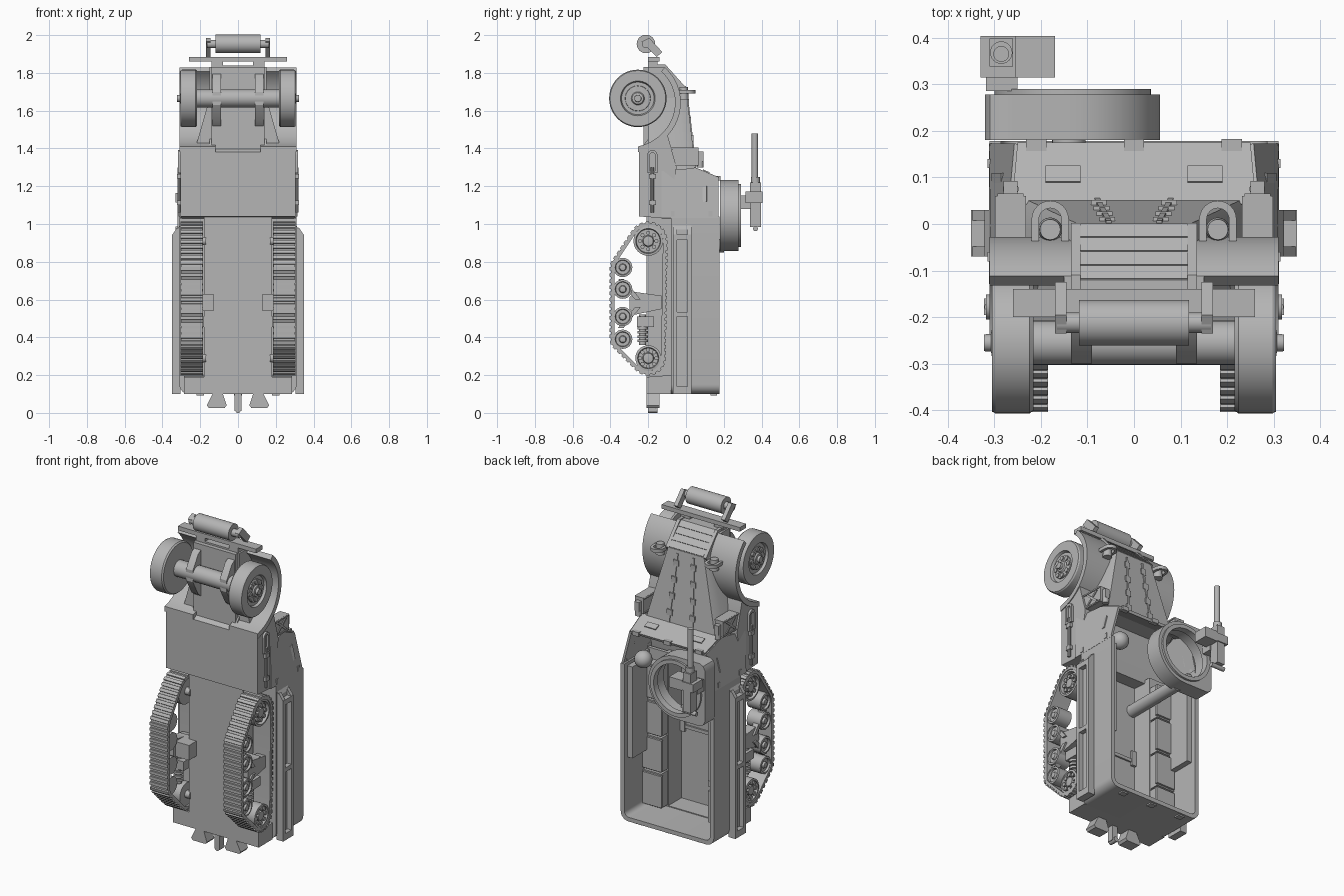
import bpy, bmesh
from math import sin, cos, pi, radians
from mathutils import Vector, Matrix, geometry

cube = bpy.data.objects.get("Cube")
if cube:
    bpy.data.objects.remove(cube, do_unlink=True)

GREY = (0.46, 0.46, 0.46, 1)
mat = bpy.data.materials.new("plain grey")
mat.use_nodes = True
mat.diffuse_color = GREY
mat.node_tree.nodes["Principled BSDF"].inputs["Base Color"].default_value = GREY


def finish(name, bm, mir=False, thick=0):
    bmesh.ops.recalc_face_normals(bm, faces=bm.faces)
    for f in bm.faces:
        f.smooth = thick == 0
    for e in bm.edges:
        e.smooth = e.calc_face_angle(0) < 0.5
    me = bpy.data.meshes.new(name)
    bm.to_mesh(me)
    bm.free()
    me.materials.append(mat)
    ob = bpy.data.objects.new(name, me)
    bpy.context.collection.objects.link(ob)
    if thick:
        m = ob.modifiers.new("Thickness", 'SOLIDIFY')
        m.thickness, m.offset = thick, 0
    if mir:
        ob.modifiers.new("Mirror", 'MIRROR')
    return ob


def place(axis, p, d):
    return {'X': (d, p[0], p[1]), 'Y': (p[0], d, p[1]), 'Z': (p[0], p[1], d)}[axis]


def bridge(bm, rings, closed=False):
    n = len(rings[0])
    pairs = list(zip(rings, rings[1:])) + ([(rings[-1], rings[0])] if closed else [])
    for a, b in pairs:
        for i in range(n):
            j = (i + 1) % n
            bm.faces.new((a[i], a[j], b[j], b[i]))


def loft(name, sections, mir=False):
    bm = bmesh.new()
    rings = [[bm.verts.new(p) for p in s] for s in sections]
    bridge(bm, rings)
    bm.faces.new(rings[0])
    bm.faces.new(rings[-1])
    return finish(name, bm, mir)


def prism(name, axis, pts, a, b, mir=False):
    return loft(name, [[place(axis, p, d) for p in pts] for d in (a, b)], mir)


def shell(name, axis, outer, inner, a, b, mir=False):
    bm = bmesh.new()
    rings = [[bm.verts.new(place(axis, p, d)) for p in pts]
             for pts, d in ((outer, a), (outer, b), (inner, b), (inner, a))]
    bridge(bm, rings, True)
    return finish(name, bm, mir)


def box(name, x, y, z, mir=False):
    return prism(name, 'Z', [(x[0], y[0]), (x[1], y[0]), (x[1], y[1]), (x[0], y[1])], z[0], z[1], mir)


def plate(name, pts, thick, mir=False):
    bm = bmesh.new()
    bm.faces.new([bm.verts.new(p) for p in pts])
    return finish(name, bm, mir, thick)


def cyl(name, p, q, r, mir=False, seg=24, r2=None):
    p, q = Vector(p), Vector(q)
    bm = bmesh.new()
    m = Matrix.Translation((p + q) / 2) @ (q - p).to_track_quat('Z', 'Y').to_matrix().to_4x4()
    bmesh.ops.create_cone(bm, cap_ends=True, segments=seg, radius1=r,
                          radius2=r if r2 is None else r2, depth=(q - p).length, matrix=m)
    return finish(name, bm, mir)


def lathe(name, prof, y, z, seg=32):
    return loft(name, [[(x, y + r * cos(2 * pi * i / seg), z + r * sin(2 * pi * i / seg))
                        for i in range(seg)] for r, x in prof], True)


def arc(cx, cy, r, a0, a1, n):
    return [(cx + r * cos(radians(a0 + (a1 - a0) * i / n)),
             cy + r * sin(radians(a0 + (a1 - a0) * i / n))) for i in range(n + 1)]


def bolts(name, y, z, ring, r, x0, x1, n):
    for i in range(n):
        a = 2 * pi * i / n
        py, pz = y + ring * cos(a), z + ring * sin(a)
        cyl(name, (x0, py, pz), (x1, py, pz), r, True, 10)


# Open troop tub: side and rear walls, lower well, floor flanges
wall = [(-.31, 1.04)] + arc(-.26, .15, .05, 180, 270, 6) + arc(.26, .15, .05, 270, 360, 6) + [(.31, 1.04)]
wall += [(.285, 1.04)] + arc(.255, .155, .03, 0, -90, 6) + arc(-.255, .155, .03, -90, -180, 6) + [(-.285, 1.04)]
prism("tub_walls", 'Y', wall, -.08, .178)
well = [(.3, -.08), (.18, -.08), (.18, -.21)]
well_in = [(.16, -.185), (.16, -.06), (.3, -.06)]
left = [(-x, y) for x, y in well[::-1]]
left_in = [(-x, y) for x, y in well_in[::-1]]
prism("lower_well", 'Z', well + left + left_in + well_in, .12, 1.05)
box("rear_panel", (-.18, .18), (-.21, -.06), (.1, .13))
prism("rear_mudguard", 'X', [(-.21, .1), (-.21, .19), (-.08, .2), (-.08, .1)], .17, .285, True)
for z in (.135, .35, .565, .78):
    box("bench_locker", (.165, .285), (-.06, 0), (z, z + .205), True)
    box("bench_cushion", (.155, .28), (-.005, .012), (z + .008, z + .197), True)
box("seat_back", (.252, .286), (0, .15), (.47, 1.02), True)
box("floor_rib", (-.16, .16), (-.185, -.175), (.56, .58))
for x in (-.2, 0, .2):
    box("rear_clip", (x - .02, x + .02), (.13, .165), (.092, .1))

# Side racks with two long openings each
prism("rack_back", 'Y', [(.305, .1), (.322, .1), (.322, .97), (.305, 1)], -.07, .03, True)
for y in (-.07, .008):
    prism("rack_rail", 'Y', [(.32, .1), (.35, .1), (.35, .94), (.32, .985)], y, y + .022, True)
for z0, z1 in ((.1, .14), (.51, .535), (.915, .945)):
    box("rack_bar", (.32, .35), (-.07, .03), (z0, z1), True)

# Cab armour
plate("cab_side", [(.304, -.13, 1.03), (.304, .172, 1.03), (.25, .172, 1.24), (.262, .04, 1.295), (.3, -.13, 1.28)], .014, True)
plate("windshield_armour", [(-.25, .172, 1.24), (.25, .172, 1.24), (.262, .04, 1.295), (-.262, .04, 1.295)], .016)
plate("vision_flap", [(.115, .124, 1.27), (.19, .124, 1.27), (.19, .09, 1.284), (.115, .09, 1.284)], .009, True)
plate("side_vision_flap", [(.3, .075, 1.11), (.3, .11, 1.12), (.28, .11, 1.2), (.28, .08, 1.19)], .012, True)
for x in (-.21, 0, .21):
    box("windshield_clip", (x - .022, x + .022), (.155, .182), (1.23, 1.255))
for y in (-.08, .12):
    box("door_clip", (.295, .314), (y, y + .02), (1.04, 1.07), True)

# Lower front body and side tools
prism("front_body", 'X', [(-.25, 1.04), (-.25, 1.38), (-.1, 1.48), (-.05, 1.3), (-.1, 1.03)], -.305, .305)
cyl("shovel_handle", (.312, -.178, 1.06), (.312, -.178, 1.3), .009, True, 10)
loop = [(-.205, 1.27)] + arc(-.178, 1.365, .027, 180, 0, 8) + [(-.151, 1.27)]
loop_in = [(-.193, 1.28)] + arc(-.178, 1.362, .015, 180, 0, 8) + [(-.163, 1.28)]
shell("shovel_head", 'X', loop, loop_in, .3, .318, True)
for z in (1.1, 1.24):
    box("tool_clamp", (.3, .322), (-.195, -.16), (z, z + .025), True)

# Hood, nose and radiator slats
def section(w, top, w2, mid, low, z):
    half = [(w, top, z), (w2, mid, z), (w2, low, z)]
    return half + [(-x, y, c) for x, y, c in reversed(half)]

loft("hood", [section(.23, .052, .26, 0, -.2, 1.285), section(.12, 0, .135, -.045, -.2, 1.72),
              section(.12, -.12, .13, -.14, -.2, 1.84)])
for i in range(4):
    y, z = -.03 * i, 1.722 + .03 * i
    plate("radiator_slat", [(-.115, y - .002, z), (.115, y - .002, z), (.115, y - .03, z + .024), (-.115, y - .03, z + .024)], .009)
prism("nose_cheek", 'X', [(-.01, 1.7), (.002, 1.72), (-.11, 1.845), (-.15, 1.845), (-.15, 1.8)], .115, .135, True)
plate("hood_hinge", [(.073, .051, 1.3), (.085, .051, 1.3), (.06, .003, 1.7), (.048, .003, 1.7)], .009, True)
for i in range(4):
    t = .1 + .24 * i
    x, y, z = .078 - .025 * t, .052 - .05 * t, 1.3 + .4 * t
    box("hood_latch", (x - .017, x + .017), (y - .012, y + .004), (z, z + .035), True)

# Front fenders
out, inn = [], []
for i in range(19):
    t = i / 18
    a = radians(49 - 139 * t)
    for lst, r in ((out, .218 + .067 * t * t), (inn, .188 + .067 * t * t)):
        lst.append((-.255 + r * cos(a), 1.665 + r * sin(a)))
prism("fender", 'X', out + inn[::-1], .12, .31, True)
prism("fender_inner_panel", 'X', out + [(-.2, 1.45), (-.2, 1.83)], .12, .15, True)

# Headlights with guards
cyl("headlight", (.18, -.012, 1.66), (.18, -.012, 1.725), .026, True, 20, .022)
guard = [(.14, -.06)] + arc(.18, .01, .04, 180, 0, 12) + [(.22, -.06)]
guard_in = [(.156, -.06)] + arc(.18, .01, .024, 180, 0, 12) + [(.204, -.06)]
shell("headlight_guard", 'Z', guard, guard_in, 1.69, 1.71, True)

# Fuel cans beside the hood
box("fuel_can", (.237, .293), (-.075, .065), (1.31, 1.405), True)
cyl("can_cap", (.265, .075, 1.3), (.265, .075, 1.33), .017, True, 14)
box("can_handle", (.25, .28), (.06, .092), (1.33, 1.385), True)
for s in (-1, 1):
    plate("can_cross", [(.294, -.05, 1.358 - s * .03), (.294, -.04, 1.358 - s * .037),
                        (.294, .04, 1.358 + s * .03), (.294, .03, 1.358 + s * .037)], .008, True)
for z in (1.312, 1.396):
    box("can_strap", (.232, .298), (-.08, .06), (z, z + .008), True)

# Front axle, springs and wheels
box("front_frame", (-.14, .14), (-.225, -.18), (1.38, 1.83))
cyl("front_axle", (-.22, -.255, 1.665), (.22, -.255, 1.665), .048)
prism("leaf_spring", 'X', [(-.2, 1.5), (-.25, 1.54), (-.3, 1.63), (-.3, 1.7), (-.25, 1.78), (-.2, 1.81)], .09, .135, True)
Y, Z = -.255, 1.665
lathe("front_tyre", [(.05, .216), (.145, .216), (.152, .224), (.152, .297), (.147, .305), (.092, .305), (.086, .29), (.03, .29)], Y, Z, 48)
lathe("front_hub", [(.07, .28), (.066, .295), (.035, .297), (.03, .305), (.019, .307), (.018, .322)], Y, Z)
bolts("wheel_bolt", Y, Z, .053, .013, .285, .302, 8)

# Bumper and roller
box("bumper", (-.26, .26), (-.2, -.14), (1.86, 1.885))
box("bumper_mount", (.08, .14), (-.2, -.15), (1.8, 1.87), True)
prism("roller_arm", 'X', [(-.235, 1.965), (-.195, 1.985), (-.125, 1.91), (-.155, 1.885)], .145, .17, True)
cyl("front_roller", (-.118, -.212, 1.953), (.118, -.212, 1.953), .049, seg=32)
cyl("roller_axle", (-.165, -.212, 1.953), (.165, -.212, 1.953), .022)

# Tracks: belt wrapped round the wheels, with evenly spaced cleats
road = [(-.335, z) for z in (.77, .655, .51, .39)]
rims = [(-.2, .91, .096), (-.2, .29, .086)] + [(y, z, .062) for y, z in road]
cloud = [p for y, z, r in rims for p in arc(y, z, r, 0, 360, 36)]
belt = [Vector(cloud[i]) for i in geometry.convex_hull_2d(cloud)]
mid = sum(belt, Vector((0, 0))) / len(belt)


def outward(a, b, at):
    t = (b - a).normalized()
    n = Vector((t.y, -t.x))
    return n if n.dot(at - mid) > 0 else -n


count = len(belt)
inner = [p - .018 * outward(belt[i - 1], belt[(i + 1) % count], p) for i, p in enumerate(belt)]
shell("track_belt", 'X', belt, inner, .187, .303, True)
step, carry = .0325, 0
for i, p in enumerate(belt):
    q = belt[(i + 1) % count]
    d = (q - p).normalized()
    n = outward(p, q, p)
    while carry < (q - p).length:
        c = p + d * carry
        prism("track_cleat", 'X', [c - d * .011 - n * .004, c + d * .011 - n * .004, c + d * .009 + n * .007, c - d * .009 + n * .007], .185, .305, True)
        carry += step
    carry -= (q - p).length
for y, z, r in rims[:2]:
    lathe("end_wheel", [(.03, .2), (r - .018, .2), (r - .018, .298), (r - .03, .3), (r - .034, .28), (.03, .28), (.026, .295), (.01, .297)], y, z)
    bolts("wheel_spoke", y, z, .043, .011, .27, .296, 8)
    cyl("wheel_axle", (.17, y, z), (.26, y, z), .022, True)
for y, z in road:
    lathe("road_wheel", [(.01, .205), (.051, .205), (.051, .295), (.04, .297), (.037, .285), (.02, .285), (.016, .296), (.005, .298)], y, z, 24)

# Bogie suspension
box("bogie_bracket", (.13, .27), (-.28, -.17), (.54, .63), True)
prism("bogie_beam", 'X', [(-.3, .55), (-.27, .52), (-.13, .55), (-.13, .62), (-.27, .64), (-.3, .61)], .22, .275, True)
for a, b in ((.6, .71), (.56, .45)):
    prism("bogie_arm", 'X', [(-.24, a), (-.27, a), (-.36, b), (-.33, b)], .25, .285, True)
for i in range(5):
    cyl("spring_coil", (.235, -.23, .375 + i * .022), (.235, -.23, .389 + i * .022), .028, True, 16)
cyl("spring_core", (.235, -.23, .36), (.235, -.23, .52), .018, True, 12)
box("spring_seat", (.18, .27), (-.26, -.17), (.455, .51), True)

# Rear towing gear
box("tow_pin", (-.018, .018), (-.2, -.16), (.01, .11))
cyl("tow_eye", (0, -.2, .015), (0, -.15, .015), .015)
prism("rear_bumperette", 'Y', [(.08, .1), (.06, .04), (.07, .027), (.155, .027), (.165, .04), (.135, .1)], -.21, -.14, True)

# Gun ring: round toward the middle, squared toward the side wall
ring, hole, cap, cap_in = [], [], [], []
for i in range(64):
    a = 2 * pi * i / 64
    c, s = cos(a), sin(a)
    r = .188 if c > 0 else min(.25, .188 / max(abs(c), abs(s)))
    for lst, rad in ((ring, r), (hole, .155), (cap, .168), (cap_in, .145)):
        lst.append((-.132 + rad * c, 1.045 + rad * s))
shell("ring_platform", 'Y', ring, hole, .18, .278)
shell("ring_rail", 'Y', cap, cap_in, .25, .29)
cyl("ring_post", (-.14, -.185, .885), (-.14, .2, .885), .036)

# Machine gun on its cradle
box("gun_cradle", (-.318, -.25), (.285, .345), (1.08, 1.15))
box("gun_receiver", (-.31, -.26), (.338, .398), (.985, 1.22))
cyl("gun_grip", (-.33, .368, .975), (-.24, .368, .975), .013, seg=12)
cyl("gun_jacket", (-.285, .368, 1.2), (-.285, .368, 1.25), .024)
cyl("gun_barrel", (-.285, .365, 1.2), (-.285, .365, 1.48), .017)
box("ammo_box", (-.255, -.17), (.315, .404), (1.11, 1.172))
box("gun_side_plate", (-.33, -.25), (.315, .404), (1.115, 1.165))

# Driver position
bm = bmesh.new()
bmesh.ops.create_uvsphere(bm, u_segments=24, v_segments=12, radius=.05, matrix=Matrix.Translation((.2, .12, 1.07)))
finish("driver_headrest", bm)
